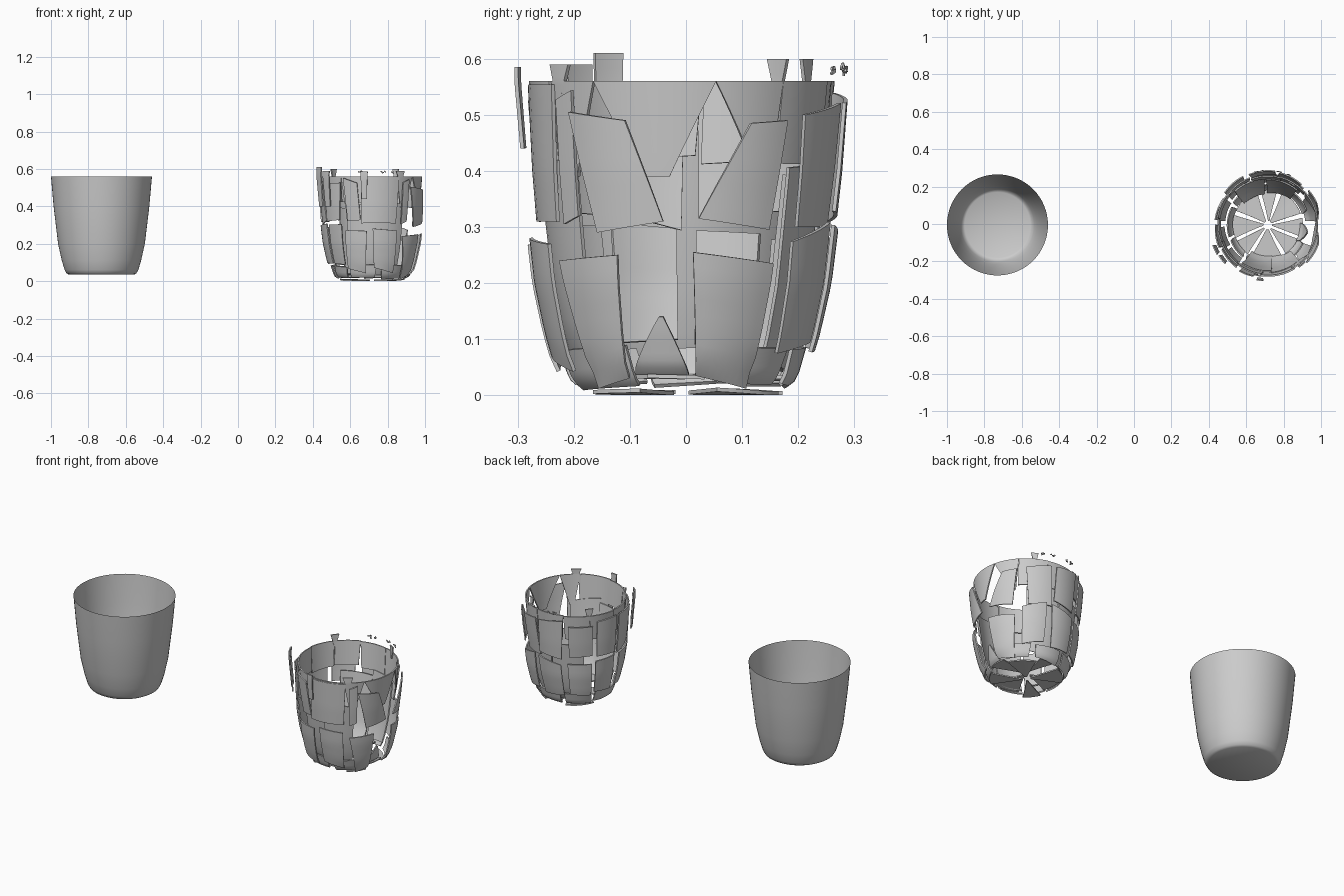
import bpy
import math
import random
from mathutils import Vector, Euler

if "Cube" in bpy.data.objects:
    bpy.data.objects.remove(bpy.data.objects["Cube"], do_unlink=True)

random.seed(4)
INTACT = Vector((-0.73, -0.005, 0))
BROKEN = Vector((0.715, -0.007, 0))
# radius and height of the cup, from base edge to rim
PROFILE = [(0.175, 0.035), (0.187, 0.042), (0.197, 0.06), (0.212, 0.11),
           (0.232, 0.2), (0.256, 0.4), (0.27, 0.56)]

grey = bpy.data.materials.new("cup grey")
grey.use_nodes = True
grey.diffuse_color = (0.6, 0.6, 0.6, 1)
grey.node_tree.nodes["Principled BSDF"].inputs["Base Color"].default_value = (0.6, 0.6, 0.6, 1)


def add_object(name, verts, faces):
    mesh = bpy.data.meshes.new(name)
    mesh.from_pydata(verts, [], faces)
    mesh.materials.append(grey)
    mesh.shade_smooth()
    obj = bpy.data.objects.new(name, mesh)
    bpy.context.collection.objects.link(obj)
    return obj


def radius_at(z):
    if z <= PROFILE[0][1]:
        return PROFILE[0][0]
    for (r0, z0), (r1, z1) in zip(PROFILE, PROFILE[1:]):
        if z <= z1:
            return r0 + (r1 - r0) * (z - z0) / (z1 - z0)
    return PROFILE[-1][0]


def wall(angle, z):
    a, r = math.radians(angle), radius_at(z)
    return Vector((r * math.cos(a), r * math.sin(a), z))


def floor(angle, r):
    a = math.radians(angle)
    return Vector((r * math.cos(a), r * math.sin(a), 0.035))


def shard(name, corners, surface=wall, push=0.0, drop=0.0, turn=0.0, thickness=0.007):
    """Curved piece between four corners, moved outward, lowered and turned."""
    bl, br, tr, tl = [Vector(c) for c in corners]
    n = 8
    verts = []
    for j in range(n + 1):
        for i in range(n + 1):
            p = bl.lerp(br, i / n).lerp(tl.lerp(tr, i / n), j / n)
            verts.append(surface(p.x, p.y))
    faces = []
    for j in range(n):
        for i in range(n):
            k = j * (n + 1) + i
            faces.append((k, k + 1, k + n + 2, k + n + 1))
    middle = sum(verts, Vector()) / len(verts)
    out = Vector((middle.x, middle.y, 0)).normalized() * push
    spin = Euler([random.uniform(-turn, turn) for _ in range(3)])
    for k, v in enumerate(verts):
        v = v - middle
        v.rotate(spin)
        verts[k] = v + middle + out + BROKEN - Vector((0, 0, drop))
        verts[k].z = max(verts[k].z, 0.001)
    obj = add_object(name, verts, faces)
    solid = obj.modifiers.new("thickness", "SOLIDIFY")
    solid.thickness = thickness
    solid.offset = -1
    split = obj.modifiers.new("crisp edges", "EDGE_SPLIT")
    split.split_angle = math.radians(40)


def ring(name, edges, low, high, push, gap=1.5, wobble=0.02, turn=0.04, drop=0.0):
    """Row of wall pieces between neighbouring edge angles."""
    def w():
        return random.uniform(-wobble, wobble)
    for k, (a, b) in enumerate(zip(edges, edges[1:])):
        lean = random.uniform(-3, 3)
        top = [min(high + w(), 0.56) for _ in range(2)]
        shard(f"{name}_{k + 1}",
              [(a + gap + lean, low + w()), (b - gap + lean, low + w()),
               (b - gap, top[0]), (a + gap, top[1])],
              push=push + random.uniform(-0.006, 0.006), drop=drop, turn=turn)


# intact cup, turned as one thin smooth surface with a closed base
SEG = 64
verts, faces = [INTACT + Vector((0, 0, 0.035))], []
for r, z in PROFILE:
    for s in range(SEG):
        a = math.tau * s / SEG
        verts.append(INTACT + Vector((r * math.cos(a), r * math.sin(a), z)))
for s in range(SEG):
    t = (s + 1) % SEG
    faces.append((0, 1 + t, 1 + s))
    for k in range(len(PROFILE) - 1):
        lo, hi = 1 + k * SEG, 1 + (k + 1) * SEG
        faces.append((lo + s, lo + t, hi + t, hi + s))
add_object("intact_cup", verts, faces)

# rim of the broken cup: pieces still near their places
ring("rim_piece", [42, 75, 110, 140, 172, 200, 232, 262, 300], 0.42, 0.575, 0.0,
     gap=0.3, wobble=0.01, turn=0.0)
for k, (a, b, tip) in enumerate([(-60, -36, -50), (-36, -14, -13), (-14, 13, -8), (13, 42, 35)]):
    shard(f"rim_point_{k + 1}", [(tip - 3, 0.39), (tip + 3, 0.39), (b, 0.56), (a, 0.56)])

# inner remains of the wall, left open on both sides
ring("inner_wall", [50, 92, 135], 0.05, 0.4, -0.004, gap=1, turn=0.01)
ring("inner_wall_front", [236, 274, 312], 0.045, 0.42, -0.004, gap=0.3, turn=0.0)

# upper row of displaced pieces
shard("upper_front_piece", [(-35, 0.29), (-5, 0.31), (-20, 0.49), (-46, 0.505)], push=0.028)
shard("upper_back_piece", [(4, 0.315), (36, 0.295), (42, 0.49), (25, 0.485)], push=0.028)
ring("upper_piece", [48, 80, 114, 146, 176, 206, 236], 0.31, 0.52, 0.024)
ring("upper_front", [236, 256, 304, 316], 0.31, 0.54, 0.016)

# lower row of displaced pieces
shard("lower_front_piece", [(-46, 0.012), (-24, 0.03), (-23, 0.25), (-56, 0.24)], push=0.038)
shard("lower_back_piece", [(4, 0.035), (36, 0.012), (40, 0.235), (2, 0.255)], push=0.033)
ring("lower_piece", [42, 76, 112, 146, 178, 210, 236], 0.09, 0.29, 0.031)
ring("lower_front", [236, 268, 303], 0.055, 0.285, 0.033, turn=0.03)
ring("base_edge_piece", [18, 60, 105, 150, 200, 235, 280, 335], 0.036, 0.1, 0.01,
     gap=2, wobble=0.006, drop=0.02)
shard("base_point", [(-28, 0.036), (4, 0.036), (-9, 0.14), (-11, 0.14)])

# broken base: uneven wedges with gaps between them
spokes = [-20, 18, 72, 105, 160, 205, 240, 300, 340]
for k, (a, b) in enumerate(zip(spokes, spokes[1:])):
    shard(f"base_wedge_{k + 1}", [(a + 2, 0.015), (b - 7, 0.015), (b - 4, 0.18), (a + 1, 0.18)],
          surface=floor, push=0.008, drop=0.005 + 0.028 * (k % 2), turn=0.05)

# pieces thrown above the rim: angle, half width, height at the bottom and the top
for k, (a, half, low, high, push) in enumerate([
        (205, 6, 0.4, 0.61, 0.045), (217, 6, 0.4, 0.59, 0.04), (262, 4, 0.44, 0.585, 0.03),
        (140, 5, 0.53, 0.6, 0.0), (60, 4, 0.53, 0.6, -0.01), (305, 6, 0.53, 0.59, 0.0)]):
    foot = half * (0.2 if k > 2 else 0.8)
    shard(f"flying_piece_{k + 1}", [(a - foot, low), (a + foot, low), (a + half, high), (a - half, high)],
          push=push)

# crumbs drifting off the back rim
for k in range(14):
    a, z, s = random.uniform(65, 108), random.uniform(0.565, 0.585), random.uniform(0.5, 1.4)
    shard(f"crumb_{k + 1}", [(a - s, z), (a + s, z), (a + s, z + 0.008), (a - s, z + 0.004)],
          push=0.025, turn=0.4, thickness=0.004)
